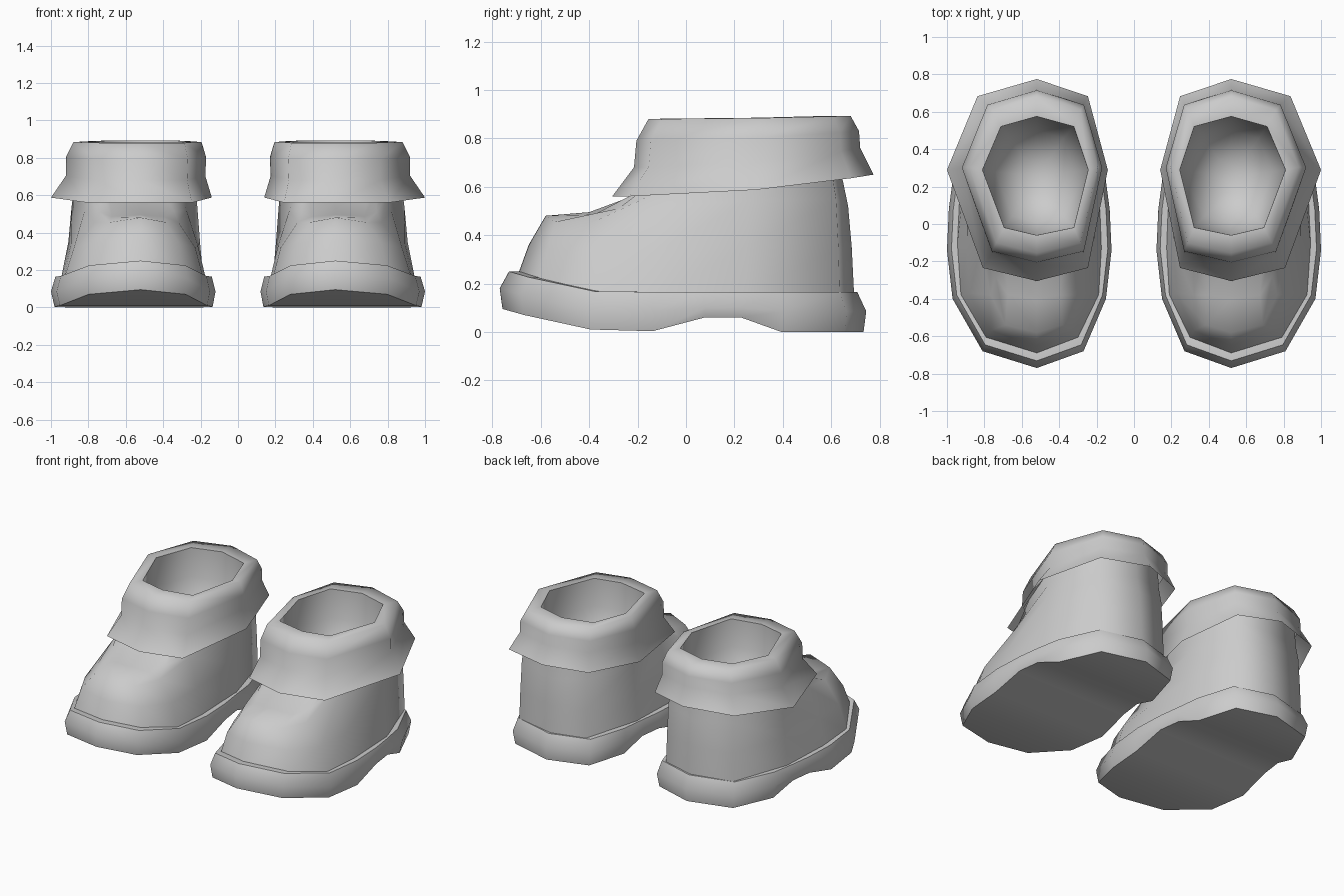
import bpy
import math

CX = 0.52  # centre line of one boot

grey = bpy.data.materials.new("soft_grey")
grey.diffuse_color = (0.6, 0.6, 0.6, 1)


def loft(name, rings, cap_start=True, cap_end=True, angle=50):
    """Skin rings of half stations (y, outer width, inner width, z), then mirror to a pair."""
    n = len(rings[0])
    m = 2 * n - 2
    verts, faces = [], []
    for r in rings:
        verts += [(CX + o, y, z) for y, o, i, z in r]
        verts += [(CX - i, y, z) for y, o, i, z in r[-2:0:-1]]
    for k in range(len(rings) - 1):
        for j in range(m):
            a, b = k * m + j, k * m + (j + 1) % m
            faces.append((a, b, b + m, a + m))

    # close an end with strips running across the width
    def cap(base, flip):
        for s in range(n - 1):
            f = [s, s + 1, (m - s - 1) % m, (m - s) % m]
            f = [base + v for v in dict.fromkeys(f)]
            faces.append(f[::-1] if flip else f)

    if cap_start:
        cap(0, True)
    if cap_end:
        cap((len(rings) - 1) * m, False)
    me = bpy.data.meshes.new(name)
    me.from_pydata(verts, [], faces)
    me.materials.append(grey)
    ob = bpy.data.objects.new(name, me)
    bpy.context.collection.objects.link(ob)
    bpy.ops.object.select_all(action='DESELECT')
    ob.select_set(True)
    bpy.context.view_layer.objects.active = ob
    bpy.ops.object.shade_smooth_by_angle(angle=math.radians(angle))
    mod = ob.modifiers.new("pair", 'MIRROR')
    mod.use_mirror_merge = False
    return ob


# sole: y, outer width, inner width, bottom z, middle z, top z
SOLE = [
    (-0.77, 0, 0, 0.095, 0.18, 0.25),
    (-0.68, 0.29, 0.25, 0.07, 0.155, 0.225),
    (-0.40, 0.45, 0.37, 0.01, 0.085, 0.168),
    (-0.14, 0.48, 0.40, 0.003, 0.085, 0.165),
    (0.08, 0.47, 0.39, 0.06, 0.10, 0.165),
    (0.23, 0.45, 0.37, 0.06, 0.10, 0.165),
    (0.40, 0.42, 0.35, 0.0, 0.085, 0.165),
    (0.665, 0.30, 0.27, 0.0, 0.085, 0.165),
    (0.745, 0, 0, 0.0, 0.085, 0.165),
]


def sole_ring(col, sx, sy):
    return [(p[0] * sy, p[1] * sx, p[2] * sx, p[col]) for p in SOLE]


loft("sole", [sole_ring(3, 0.96, 0.985), sole_ring(4, 1, 1),
              sole_ring(5, 0.95, 0.95), sole_ring(5, 0.88, 0.88)], angle=60)

# shoe body: rings from the welt upwards, stations y, width, z from toe to heel
BODY = [
    [(-0.695, 0, 0.235), (-0.61, 0.62, 0.21), (-0.38, 0.93, 0.155), (-0.13, 0.97, 0.15),
     (0.25, 0.93, 0.15), (0.635, 0.62, 0.15), (0.695, 0, 0.15)],
    [(-0.65, 0, 0.36), (-0.57, 0.56, 0.345), (-0.37, 0.81, 0.32), (-0.13, 0.85, 0.33),
     (0.25, 0.88, 0.35), (0.63, 0.61, 0.35), (0.685, 0, 0.35)],
    [(-0.58, 0, 0.48), (-0.54, 0.38, 0.455), (-0.38, 0.56, 0.455), (-0.12, 0.68, 0.52),
     (0.25, 0.84, 0.54), (0.62, 0.60, 0.55), (0.67, 0, 0.52)],
    [(-0.40, 0, 0.495), (-0.38, 0.35, 0.485), (-0.28, 0.50, 0.51), (-0.09, 0.62, 0.59),
     (0.25, 0.81, 0.64), (0.605, 0.58, 0.65), (0.645, 0, 0.64)],
    [(-0.19, 0, 0.57), (-0.17, 0.38, 0.58), (-0.12, 0.50, 0.62), (0.0, 0.64, 0.72),
     (0.25, 0.80, 0.78), (0.60, 0.57, 0.78), (0.64, 0, 0.78)],
]
loft("shoe_body", [[(y, w * 0.44, w * 0.36, z) for y, w, z in r] for r in BODY],
     cap_end=False, angle=75)

# cuff: eight-sided rings (front y, back y, outer, inner, front z, back z),
# from inside the flared hem, over the rim and down the lining
T = [0, 0.065, 0.55, 0.915, 1]
OUTER = [0, 0.60, 1, 0.66, 0]
INNER = [0, 0.72, 1, 0.72, 0]
CUFF = [
    (-0.205, 0.705, 0.39, 0.335, 0.68, 0.76),
    (-0.305, 0.775, 0.48, 0.38, 0.56, 0.65),
    (-0.215, 0.72, 0.40, 0.345, 0.68, 0.76),
    (-0.205, 0.715, 0.40, 0.35, 0.79, 0.83),
    (-0.155, 0.68, 0.36, 0.325, 0.88, 0.893),
    (-0.06, 0.575, 0.29, 0.275, 0.882, 0.893),
    (-0.055, 0.57, 0.285, 0.27, 0.70, 0.70),
    (0.01, 0.50, 0.22, 0.20, 0.50, 0.50),
    (0.15, 0.36, 0.10, 0.09, 0.40, 0.40),
]
loft("cuff", [[(f + (b - f) * t, o * wo, i * wi, zf + (zb - zf) * t * t)
               for t, wo, wi in zip(T, OUTER, INNER)]
              for f, b, o, i, zf, zb in CUFF], cap_start=False, angle=80)
